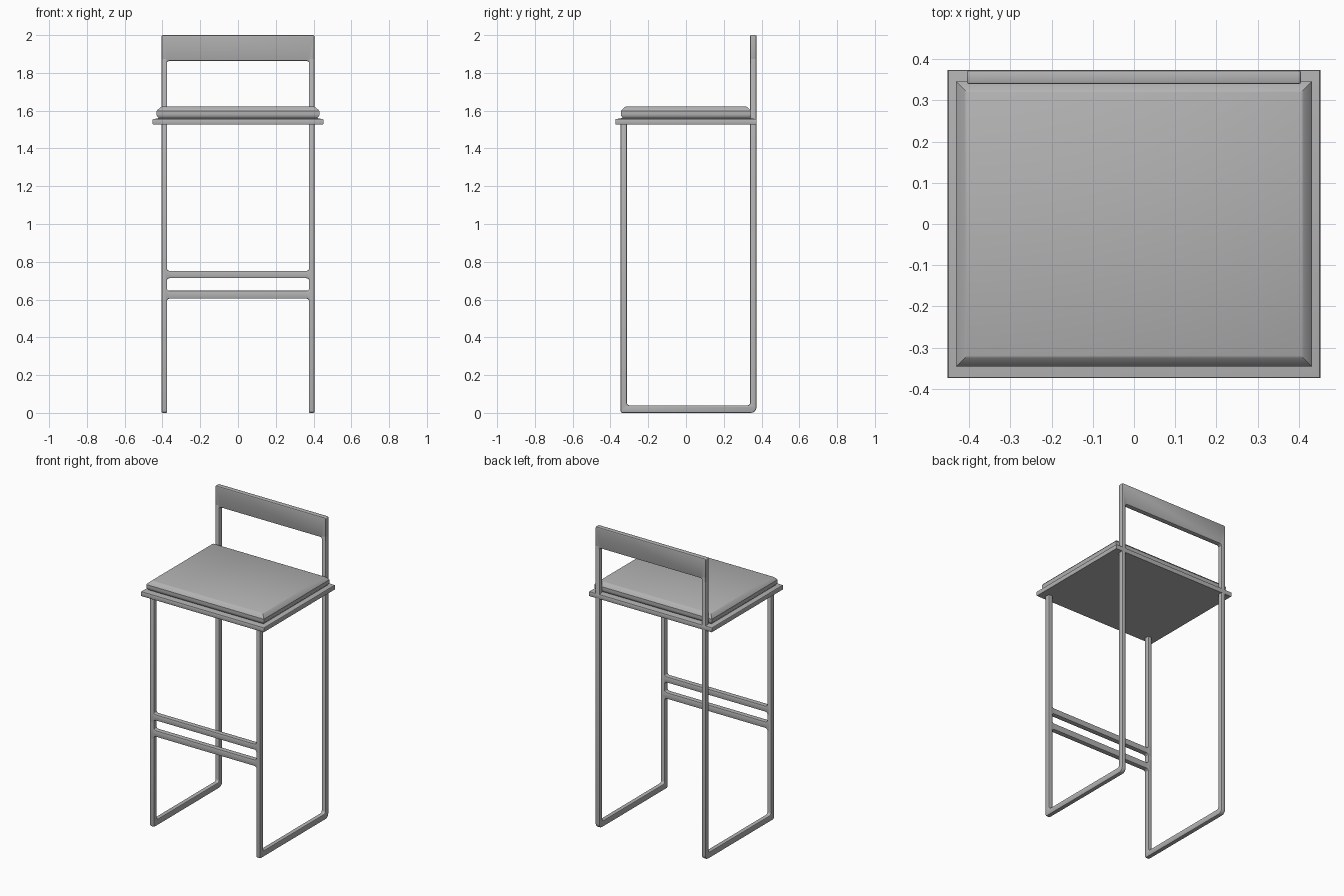
import bpy, bmesh, math
from mathutils import Vector

cube = bpy.data.objects.get("Cube")
if cube:
    bpy.data.objects.remove(cube, do_unlink=True)

grey = bpy.data.materials.new("mid grey")
grey.use_nodes = True
grey.diffuse_color = (0.45, 0.45, 0.45, 1)
grey.node_tree.nodes["Principled BSDF"].inputs["Base Color"].default_value = grey.diffuse_color


def finish(name, bm, bevel=0.0):
    """Round the hard edges, then make a shaded object."""
    bmesh.ops.recalc_face_normals(bm, faces=bm.faces)
    if bevel:
        hard = [e for e in bm.edges if e.calc_face_angle(0) > math.radians(40)]
        bmesh.ops.bevel(bm, geom=hard, offset=bevel, segments=2, profile=0.5,
                        affect='EDGES', clamp_overlap=True)
    mesh = bpy.data.meshes.new(name)
    bm.to_mesh(mesh)
    bm.free()
    mesh.materials.append(grey)
    ob = bpy.data.objects.new(name, mesh)
    bpy.context.collection.objects.link(ob)
    bpy.ops.object.select_all(action='DESELECT')
    ob.select_set(True)
    bpy.context.view_layer.objects.active = ob
    bpy.ops.object.shade_smooth_by_angle(angle=math.radians(35))
    return ob


def rounded(corners, steps=4):
    """Replace each right-angled corner (a, b, radius) by an arc."""
    out = []
    for i, (a, b, r) in enumerate(corners):
        p = Vector((a, b))
        if not r:
            out.append(p)
            continue
        u = (Vector(corners[i - 1][:2]) - p).normalized()
        v = (Vector(corners[(i + 1) % len(corners)][:2]) - p).normalized()
        c = p + r * (u + v)
        for k in range(steps + 1):
            t = math.pi / 2 * k / steps
            out.append(c - r * (v * math.cos(t) + u * math.sin(t)))
    return out


def slab(name, corners, axis, lo, hi, bevel=0.006):
    """Extrude a rounded outline along x or y."""
    bm = bmesh.new()
    place = (lambda p: (lo, p.x, p.y)) if axis == 'x' else (lambda p: (p.x, lo, p.y))
    face = bm.faces.new([bm.verts.new(place(p)) for p in rounded(corners)])
    new = bmesh.ops.extrude_face_region(bm, geom=[face])["geom"]
    shift = Vector((hi - lo, 0, 0)) if axis == 'x' else Vector((0, hi - lo, 0))
    bmesh.ops.translate(bm, vec=shift, verts=[g for g in new if isinstance(g, bmesh.types.BMVert)])
    return finish(name, bm, bevel)


def loft(name, hx, hy, rings):
    """Stack rectangles given as (height, inset)."""
    bm = bmesh.new()
    loops = [[bm.verts.new((sx * (hx - d), sy * (hy - d), z))
              for sx, sy in ((-1, -1), (1, -1), (1, 1), (-1, 1))] for z, d in rings]
    for low, high in zip(loops, loops[1:]):
        for i in range(4):
            j = (i + 1) % 4
            bm.faces.new((low[i], low[j], high[j], high[i]))
    bm.faces.new(loops[0])
    bm.faces.new(loops[-1])
    return finish(name, bm)


# Side frames: front leg, floor runner and tall back leg in one bent bar
front, back, thick = -0.347, 0.373, 0.034
side = [(front, 0, 0.012), (back, 0, 0.03), (back, 1.88, 0), (back - thick, 1.88, 0),
        (back - thick, 0.04, 0.014), (front + thick, 0.04, 0.014),
        (front + thick, 1.54, 0), (front, 1.54, 0)]
for name, x in (("right_side_frame", -0.405), ("left_side_frame", 0.375)):
    slab(name, side, 'x', x, x + 0.03)

# Two footrest bars with filleted ends
X, IN, F = 0.395, 0.377, 0.02
for name, z0, z1 in (("lower_footrest", 0.605, 0.647), ("upper_footrest", 0.713, 0.752)):
    half = [(IN, z0, 0.015), (IN, z0 - F, 0), (X, z0 - F, 0),
            (X, z1 + F, 0), (IN, z1 + F, 0), (IN, z1, 0.015)]
    slab(name, half + [(-x, z, r) for x, z, r in reversed(half)], 'y',
         front, front + thick, 0.005)

# Backrest band joining the back legs
half = [(IN, 1.863, 0.014), (IN, 1.84, 0), (0.405, 1.84, 0), (0.405, 2.0, 0.008)]
slab("backrest", half + [(-x, z, r) for x, z, r in reversed(half)], 'y',
     back - thick, back)

# Seat board and cushion
loft("seat_board", 0.452, 0.374, [(1.526, 0.002), (1.53, 0), (1.551, 0), (1.555, 0.002), (1.56, 0.03)])
loft("seat_cushion", 0.431, 0.345,
     [(1.557, 0.012), (1.564, 0.008), (1.573, 0.001), (1.58, 0), (1.597, 0),
      (1.605, 0.006), (1.618, 0.02), (1.621, 0.026)])
